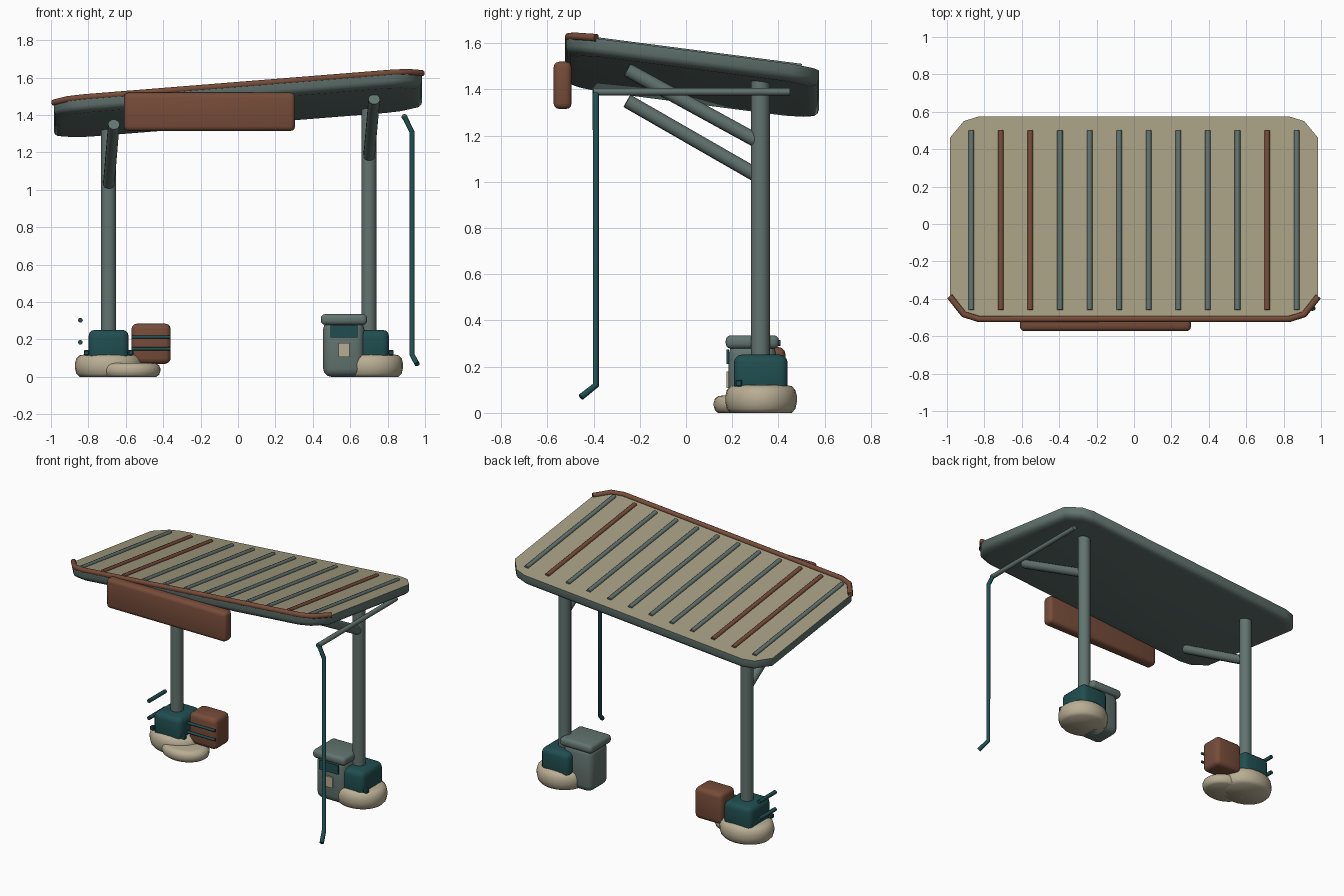
import bpy, bmesh, math
from mathutils import Vector

cube = bpy.data.objects.get("Cube")
if cube:
    bpy.data.objects.remove(cube, do_unlink=True)


def material(name, rgb):
    m = bpy.data.materials.new(name)
    m.use_nodes = True
    m.diffuse_color = (*rgb, 1)
    m.node_tree.nodes["Principled BSDF"].inputs["Base Color"].default_value = (*rgb, 1)
    return m


GREY = material("grey_green", (0.122, 0.174, 0.159))
TEAL = material("dark_teal", (0.0144, 0.076, 0.08))
BROWN = material("rust_brown", (0.181, 0.072, 0.041))
STONE = material("pale_stone", (0.485, 0.423, 0.296))
CANVAS = material("roof_canvas", (0.376, 0.337, 0.223))


def finish(name, bm, *mats, angle=35):
    bmesh.ops.recalc_face_normals(bm, faces=bm.faces)
    mesh = bpy.data.meshes.new(name)
    bm.to_mesh(mesh)
    bm.free()
    ob = bpy.data.objects.new(name, mesh)
    bpy.context.collection.objects.link(ob)
    for m in mats:
        mesh.materials.append(m)
    bpy.ops.object.select_all(action='DESELECT')
    ob.select_set(True)
    bpy.context.view_layer.objects.active = ob
    bpy.ops.object.shade_smooth_by_angle(angle=math.radians(angle))
    return ob


def loft(bm, rings):
    """Skin closed rings of points and cap both ends."""
    loops = [[bm.verts.new(p) for p in ring] for ring in rings]
    n = len(loops[0])
    for a, b in zip(loops, loops[1:]):
        for i in range(n):
            bm.faces.new((a[i], a[(i + 1) % n], b[(i + 1) % n], b[i]))
    bm.faces.new(loops[-1])
    return bm.faces.new(loops[0])


def tube(name, points, r, mat, sides=12):
    """Round tube with mitred bends."""
    pts = [Vector(p) for p in points]
    dirs = [(b - a).normalized() for a, b in zip(pts, pts[1:])]
    rings, u = [], None
    for i, p in enumerate(pts):
        d0, d1 = dirs[max(i - 1, 0)], dirs[min(i, len(dirs) - 1)]
        t = (d0 + d1).normalized()
        if u is None:
            u = t.orthogonal()
        u = (u - t * u.dot(t)).normalized()
        v = t.cross(u)
        rings.append([p + r * (math.cos(k * math.tau / sides) * u
                               + math.sin(k * math.tau / sides) * v) for k in range(sides)])
    bm = bmesh.new()
    loft(bm, rings)
    return finish(name, bm, mat, angle=50)


def box(name, lo, hi, mat, bevel=0.0, segments=3):
    lo, hi = Vector(lo), Vector(hi)
    bm = bmesh.new()
    bmesh.ops.create_cube(bm, size=1)
    for v in bm.verts:
        v.co = (lo + hi) / 2 + v.co * (hi - lo)
    if bevel:
        bmesh.ops.bevel(bm, geom=bm.edges[:], offset=bevel, segments=segments,
                        profile=0.5, affect='EDGES')
    return finish(name, bm, mat)


def stone(name, x, y, rx, ry, height):
    """Low rounded boulder with a flat underside."""
    bm = bmesh.new()
    profile = [(0.86, 0), (0.96, 0.15), (1, 0.4), (1, 0.6), (0.96, 0.82), (0.86, 0.96), (0.72, 1)]
    loft(bm, [[(x + rx * s * math.cos(k * math.tau / 24),
                y + ry * s * math.sin(k * math.tau / 24), h * height) for k in range(24)]
              for s, h in profile])
    return finish(name, bm, STONE, angle=60)


# Sloping roof, with cut corners and a rounded underside
def roof_z(x, y):
    return 1.491 + 0.08 * x - 0.13 * y


right_half = [(0.83, -0.52), (0.91, -0.495), (0.985, -0.4),
              (0.985, 0.46), (0.91, 0.55), (0.83, 0.575)]
outline = right_half + [(-x, y) for x, y in reversed(right_half)]


def roof_ring(inset, depth):
    ring = []
    for x, y in outline:
        x, y = x * (1 - inset / 0.985), 0.0275 + (y - 0.0275) * (1 - inset / 0.5475)
        ring.append((x, y, roof_z(x, y) - depth))
    return ring


bm = bmesh.new()
top = loft(bm, [roof_ring(i, d) for i, d in
                [(0, 0), (0, 0.04), (0.006, 0.056), (0.02, 0.068), (0.045, 0.074)]])
top.material_index = 1
finish("roof", bm, GREY, CANVAS, angle=40)

# Roof ribs, three of them rusty
for i in range(12):
    x = -0.87 + i * 1.74 / 11
    tube("roof_rib", [(x, y, roof_z(x, y)) for y in (-0.46, 0.5)], 0.015,
         BROWN if i in (1, 2, 10) else GREY, 8)

# Rail wrapped around the front edge
front = right_half[2::-1]
path = front + [(-x, y) for x, y in reversed(front)]
tube("front_rail", [(x, y + 0.012, roof_z(x, y) + 0.002) for x, y in path], 0.017, BROWN, 10)

# Blank sign board
box("sign_board", (-0.61, -0.573, 1.315), (0.305, -0.495, 1.52), BROWN, 0.025)

# Posts, braces and footings
for side, x, post_top, low, high in (("right", -0.692, 1.35, 1.02, 1.35),
                                     ("left", 0.7, 1.45, 1.17, 1.485)):
    tube(side + "_post", [(x, 0.322, 0.1), (x, 0.322, post_top)], 0.041, GREY, 16)
    tube(side + "_brace", [(x, 0.32, low), (x + 0.028, -0.255, high)], 0.031, GREY)
    stone(side + "_footing", x + (0.012 if x > 0 else 0), 0.325,
          0.17 if x > 0 else 0.18, 0.155, 0.12)
    box(side + "_post_socket", (x - 0.107, 0.207, 0.08), (x + 0.107, 0.44, 0.252), TEAL, 0.035)
    for dx in (-0.118, 0.118):
        box(side + "_socket_bolt", (x + dx - 0.014, 0.215, 0.115),
            (x + dx + 0.014, 0.243, 0.143), TEAL, 0.004, 1)
stone("small_footing", -0.575, 0.25, 0.16, 0.13, 0.075)

# Support arm and hanging pipe
tube("support_arm", [(0.89, 0.45, 1.39), (0.89, -0.4, 1.39)], 0.016, GREY)
tube("hanging_pipe", [(0.888, -0.39, 1.395), (0.93, -0.39, 1.31), (0.93, -0.39, 0.12),
                      (0.958, -0.455, 0.068)], 0.014, TEAL)

# Rods beside the right socket
for z in (0.185, 0.303):
    tube("side_rod", [(-0.843, 0.23, z), (-0.843, 0.41, z)], 0.013, TEAL, 8)

# Storage crate with two front bars
box("crate", (-0.57, 0.27, 0.07), (-0.36, 0.43, 0.285), BROWN, 0.03)
for z in (0.15, 0.213):
    tube("crate_bar", [(-0.57, 0.266, z), (-0.36, 0.266, z)], 0.009, TEAL, 8)

# Waste bin with lid, slot and label
box("bin_body", (0.455, 0.185, 0.0), (0.675, 0.39, 0.3), GREY, 0.045)
box("bin_lid", (0.443, 0.172, 0.278), (0.69, 0.402, 0.336), GREY, 0.022)
box("bin_slot", (0.495, 0.176, 0.212), (0.64, 0.1855, 0.275), TEAL)
box("bin_label", (0.537, 0.176, 0.107), (0.597, 0.1855, 0.18), STONE)
